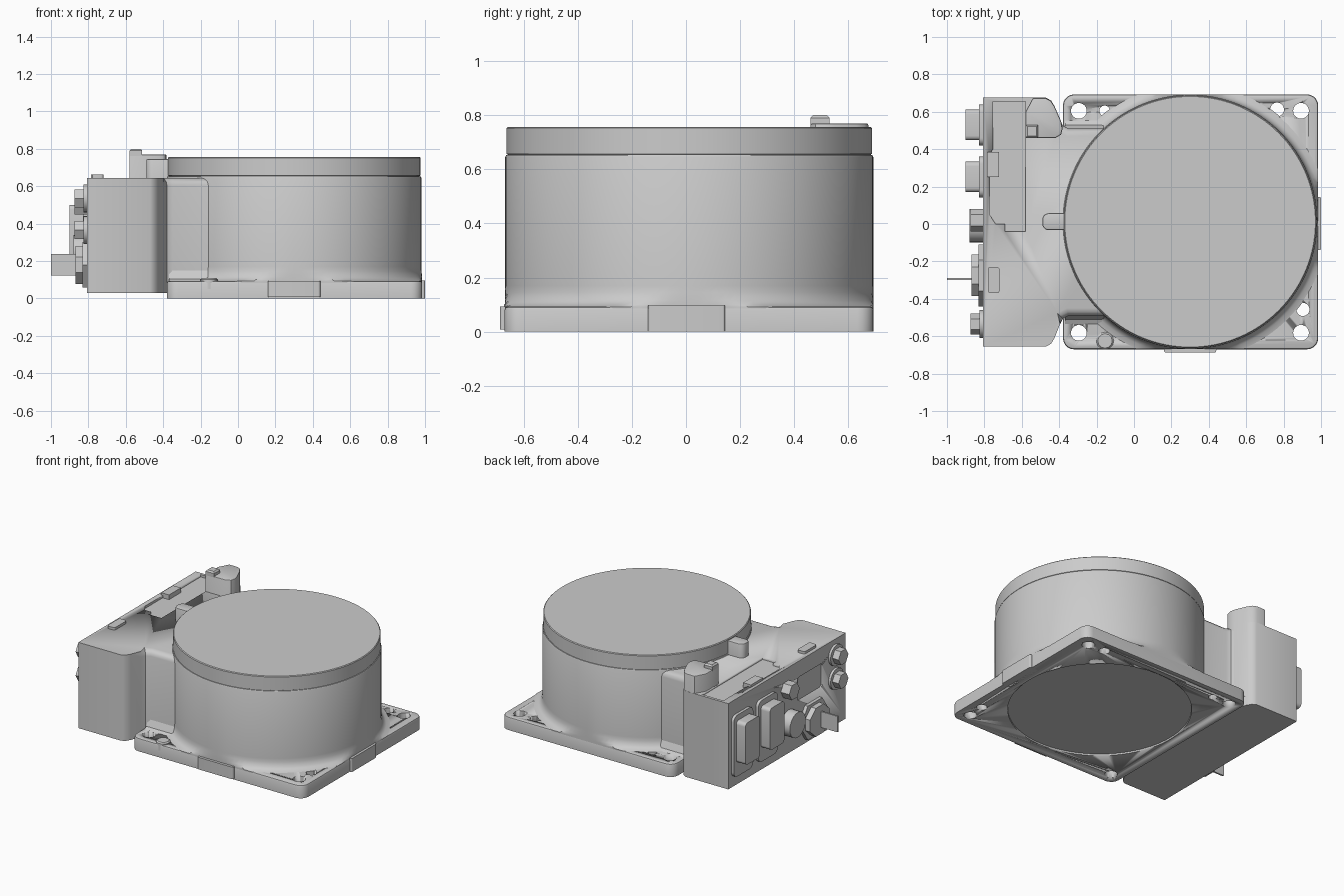
import bpy, bmesh, math
from mathutils import Matrix

if "Cube" in bpy.data.objects:
    bpy.data.objects.remove(bpy.data.objects["Cube"])

grey = bpy.data.materials.new("cast grey")
grey.diffuse_color = (0.6, 0.6, 0.6, 1)
grey.use_nodes = True
grey.node_tree.nodes["Principled BSDF"].inputs["Base Color"].default_value = grey.diffuse_color
CX, CY = 0.3, 0.012


def finish(bm, name, smooth=True):
    bmesh.ops.recalc_face_normals(bm, faces=bm.faces)
    me = bpy.data.meshes.new(name)
    bm.to_mesh(me)
    bm.free()
    ob = bpy.data.objects.new(name, me)
    bpy.context.collection.objects.link(ob)
    me.materials.append(grey)
    if smooth:
        bpy.ops.object.select_all(action='DESELECT')
        bpy.context.view_layer.objects.active = ob
        ob.select_set(True)
        bpy.ops.object.shade_smooth_by_angle(angle=math.radians(32))
    return ob


def prism(name, pts, lo, hi, side=False, bevel=0, pick=None, segs=3):
    """Extrude an outline: along z, or (side) a (y, z) outline along x."""
    bm = bmesh.new()
    def co(p, h):
        return (h, p[0], p[1]) if side else (p[0], p[1], h)
    face = bm.faces.new([bm.verts.new(co(p, lo)) for p in pts])
    ext = bmesh.ops.extrude_face_region(bm, geom=[face])
    k = 0 if side else 2
    for v in ext['geom']:
        if isinstance(v, bmesh.types.BMVert):
            v.co[k] = hi
    if bevel:
        pick = pick or (lambda v: abs(v.co[k] - hi) < 1e-5)
        edges = [e for e in bm.edges if all(pick(v) for v in e.verts)]
        bmesh.ops.bevel(bm, geom=edges, offset=bevel, segments=segs,
                        profile=0.5, affect='EDGES')
    return finish(bm, name)


def rect(a0, a1, b0, b1, r=0.0, n=5):
    if not r:
        return [(a0, b0), (a1, b0), (a1, b1), (a0, b1)]
    out = []
    for i, (cx, cy) in enumerate([(a1 - r, b1 - r), (a0 + r, b1 - r),
                                  (a0 + r, b0 + r), (a1 - r, b0 + r)]):
        for j in range(n + 1):
            t = math.pi / 2 * (i + j / n)
            out.append((cx + r * math.cos(t), cy + r * math.sin(t)))
    return out


def ring(cx, cy, r, n, ry=None, turn=0):
    return [(cx + r * math.cos(turn + 2 * math.pi * i / n),
             cy + (ry or r) * math.sin(turn + 2 * math.pi * i / n)) for i in range(n)]


def lathe(name, profile, n=128, clamp=False):
    bm = bmesh.new()
    rows = []
    for r, z in profile:
        row = [bm.verts.new((x, y, z)) for x, y in ring(CX, CY, r, n)]
        if clamp:  # keep the flared foot on the mounting plate
            for v in row:
                v.co.x = min(v.co.x, 0.983)
                v.co.y = max(-0.669, min(0.692, v.co.y))
        rows.append(row)
    for a, b in zip(rows, rows[1:]):
        for i in range(n):
            j = (i + 1) % n
            bm.faces.new((a[i], a[j], b[j], b[i]))
    bm.faces.new(rows[0])
    bm.faces.new(rows[-1])
    return finish(bm, name)


def cut(target, cutters):
    for c in cutters:
        m = target.modifiers.new("cut", 'BOOLEAN')
        m.operation, m.solver, m.object = 'DIFFERENCE', 'EXACT', c
    bpy.context.view_layer.update()
    dg = bpy.context.evaluated_depsgraph_get()
    me = bpy.data.meshes.new_from_object(target.evaluated_get(dg))
    target.modifiers.clear()
    target.data = me
    for c in cutters:
        bpy.data.objects.remove(c)


# Mounting plate with through holes and a round recess below
plate = prism("mounting_plate", rect(-0.38, 0.985, -0.67, 0.693, 0.06), 0, 0.093, bevel=0.012, segs=2)
holes = [(-0.295, 0.605, 0.042), (-0.157, 0.605, 0.028), (0.765, 0.612, 0.037),
         (0.893, 0.605, 0.042), (0.903, -0.457, 0.035), (0.893, -0.582, 0.042),
         (-0.295, -0.582, 0.042)]
cutters = [prism("hole_cutter", ring(x, y, r, 32), -0.1, 0.3) for x, y, r in holes]
cutters.append(prism("recess_cutter", ring(CX, CY, 0.595, 96), -0.1, 0.012))
cut(plate, cutters)

# Plate tabs and screw head
prism("front_tab", rect(0.16, 0.44, -0.688, -0.6, 0.012), 0.008, 0.094)
prism("right_tab", rect(0.93, 1.0, -0.14, 0.145, 0.01), 0.0, 0.097)
prism("plate_screw", ring(-0.155, -0.625, 0.047, 12), 0.05, 0.108, bevel=0.008, segs=1)

# Drum with flared foot, and its cap
lathe("drum", [(0.74, 0.06), (0.74, 0.092), (0.71, 0.1), (0.692, 0.115), (0.682, 0.145),
               (0.68, 0.17), (0.68, 0.645), (0.677, 0.652)], clamp=True)
lathe("drum_cap", [(0.671, 0.64), (0.671, 0.655), (0.675, 0.657), (0.675, 0.752), (0.67, 0.757)])

# Rear electronics housing narrowing into the neck
half = [(-0.47, 0.665), (-0.443, 0.65), (-0.425, 0.62), (-0.395, 0.545), (-0.38, 0.515), (-0.35, 0.5)]
outline = ([(-0.808, -0.655)] + [(x, -y + 0.01) for x, y in half] + [(0.1, -0.49)]
           + [(0.1, 0.51)] + [(x, y + 0.01) for x, y in reversed(half)] + [(-0.808, 0.675)])
housing = prism("housing", outline, 0.03, 0.645, bevel=0.04,
                pick=lambda v: v.co.z > 0.6 and -0.41 < v.co.x < 0.2 and abs(v.co.y - 0.01) > 0.45)
cut(housing, [prism("panel_cutter", [(-0.772, 0.05), (-0.74, 0), (-0.69, 0), (-0.69, -0.04),
                                     (-0.58, -0.04), (-0.58, 0.655), (-0.755, 0.655),
                                     (-0.755, 0.4), (-0.772, 0.37)], 0.628, 0.8),
              prism("window_cutter", rect(-0.39, -0.11, 0.36, 0.53, 0.02), -0.9, -0.798, side=True)])

# Lower flared foot of the neck
for s in (1, -1):
    y = 0.01 + s * 0.5
    prism("neck_foot", [(y - s * 0.05, 0.08), (y + s * 0.05, 0.09), (y + s * 0.02, 0.105),
                        (y, 0.15), (y - s * 0.05, 0.15)], -0.37, -0.05, side=True)

# Top fittings
prism("corner_post", [(-0.58, 0.46), (-0.42, 0.46), (-0.39, 0.478), (-0.382, 0.51), (-0.39, 0.55),
                      (-0.425, 0.63), (-0.445, 0.66), (-0.475, 0.674), (-0.54, 0.674), (-0.58, 0.6)],
      0.1, 0.77, bevel=0.008, segs=2)
prism("post_tab", rect(-0.58, -0.512, 0.46, 0.53), 0.74, 0.8, bevel=0.01, segs=1)
prism("locating_knob", rect(-0.49, -0.33, -0.033, 0.058, 0.035), 0.6, 0.745, bevel=0.008, segs=2)
prism("panel_latch", rect(-0.785, -0.722, 0.25, 0.385), 0.62, 0.662)
prism("top_button", rect(-0.78, -0.72, -0.37, -0.23, 0.012), 0.62, 0.663)

# Two tall connectors on stepped plinths
for y in (0.53, 0.252):
    prism("connector_plinth", rect(y - 0.11, y + 0.11, 0.1, 0.54, 0.04), -0.828, -0.78, side=True)
    prism("connector_block", rect(y - 0.082, y + 0.082, 0.2, 0.5, 0.025), -0.9, -0.78, side=True)

# Round port, hexagonal nuts and screws
prism("round_port", ring(-0.01, 0.25, 0.09, 20), -0.88, -0.78, side=True)
prism("small_nut", ring(0.02, 0.5, 0.06, 6), -0.875, -0.78, side=True)
for z in (0.535, 0.365):
    prism("hex_screw", ring(-0.535, z, 0.056, 6), -0.875, -0.78, side=True)
    prism("screw_washer", ring(-0.535, z, 0.075, 24), -0.825, -0.78, side=True)

# Switch with flat blade
prism("switch_base", ring(-0.275, 0.18, 0.165, 6, 0.14), -0.832, -0.78, side=True)
prism("switch_collar", ring(-0.275, 0.18, 0.12, 8, 0.11, math.pi / 8), -0.87, -0.78, side=True)
prism("switch_blade", rect(-0.3, -0.288, 0.123, 0.237), -1.0, -0.8, side=True)
